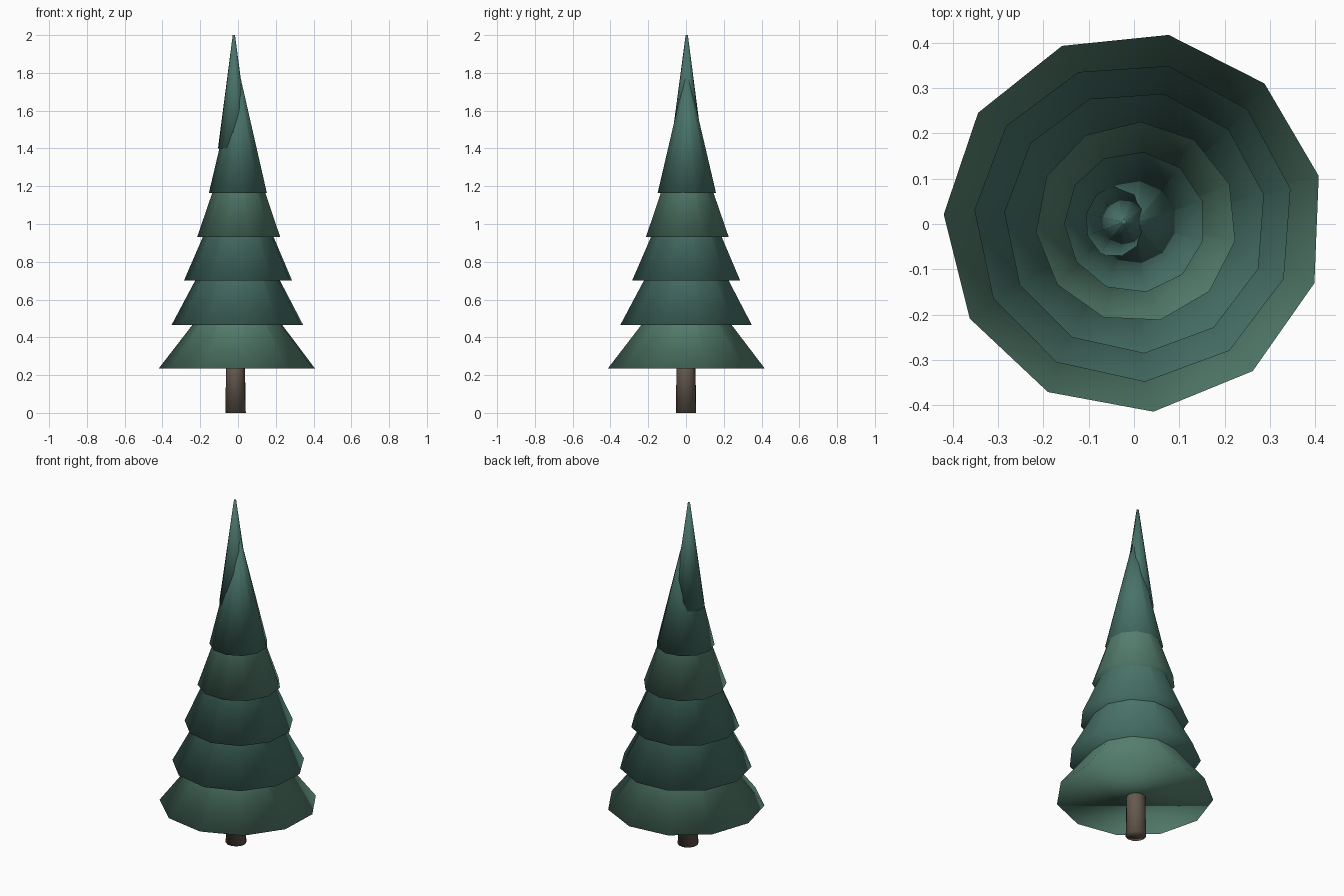
import bpy, bmesh, math
from mathutils import Matrix

if "Cube" in bpy.data.objects:
    bpy.data.objects.remove(bpy.data.objects["Cube"])


def material(name, rgb):
    m = bpy.data.materials.new(name)
    m.diffuse_color = (*rgb, 1)
    m.use_nodes = True
    m.node_tree.nodes["Principled BSDF"].inputs["Base Color"].default_value = m.diffuse_color
    return m


def frustum(name, sides, r_bottom, r_top, z0, z1, x, y, angle, mat):
    # closed cone with one vertex of the rim at the given angle in degrees
    bm = bmesh.new()
    bmesh.ops.create_cone(bm, cap_ends=True, segments=sides,
                          radius1=r_bottom, radius2=r_top, depth=z1 - z0)
    v = next(v for v in bm.verts if v.co.z < 0)
    turn = math.radians(angle) - math.atan2(v.co.y, v.co.x)
    bm.transform(Matrix.Translation((x, y, (z0 + z1) / 2)) @ Matrix.Rotation(turn, 4, 'Z'))
    for f in bm.faces:
        f.smooth = True
    mesh = bpy.data.meshes.new(name)
    bm.to_mesh(mesh)
    bm.free()
    mesh.materials.append(mat)
    ob = bpy.data.objects.new(name, mesh)
    bpy.context.collection.objects.link(ob)
    return ob


light_green = material("light_green", (0.09, 0.21, 0.155))
dark_green = material("dark_green", (0.065, 0.17, 0.14))
bark = material("bark", (0.13, 0.1, 0.075))

# trunk
frustum("trunk", 12, 0.055, 0.048, 0, 0.4, -0.013, 0, 10, bark)

# foliage tiers: rim radius, rim height, apex height, centre x, rim angle, colour
tiers = [
    (0.420, 0.235, 0.77, 0.0, 79.5, light_green),
    (0.353, 0.465, 1.115, 0.0, 77.5, dark_green),
    (0.290, 0.70, 1.355, 0.003, 77.5, dark_green),
    (0.222, 0.932, 1.56, 0.005, 87.5, light_green),
    (0.156, 1.165, 1.80, 0.002, 83.0, dark_green),
    (0.086, 1.40, 2.00, -0.022, 102.0, dark_green),
]
for i, (r, z0, z1, x, angle, mat) in enumerate(tiers):
    frustum(f"foliage_tier_{i + 1}", 11, r, 0.006, z0, z1, x, 0.004, angle, mat)
